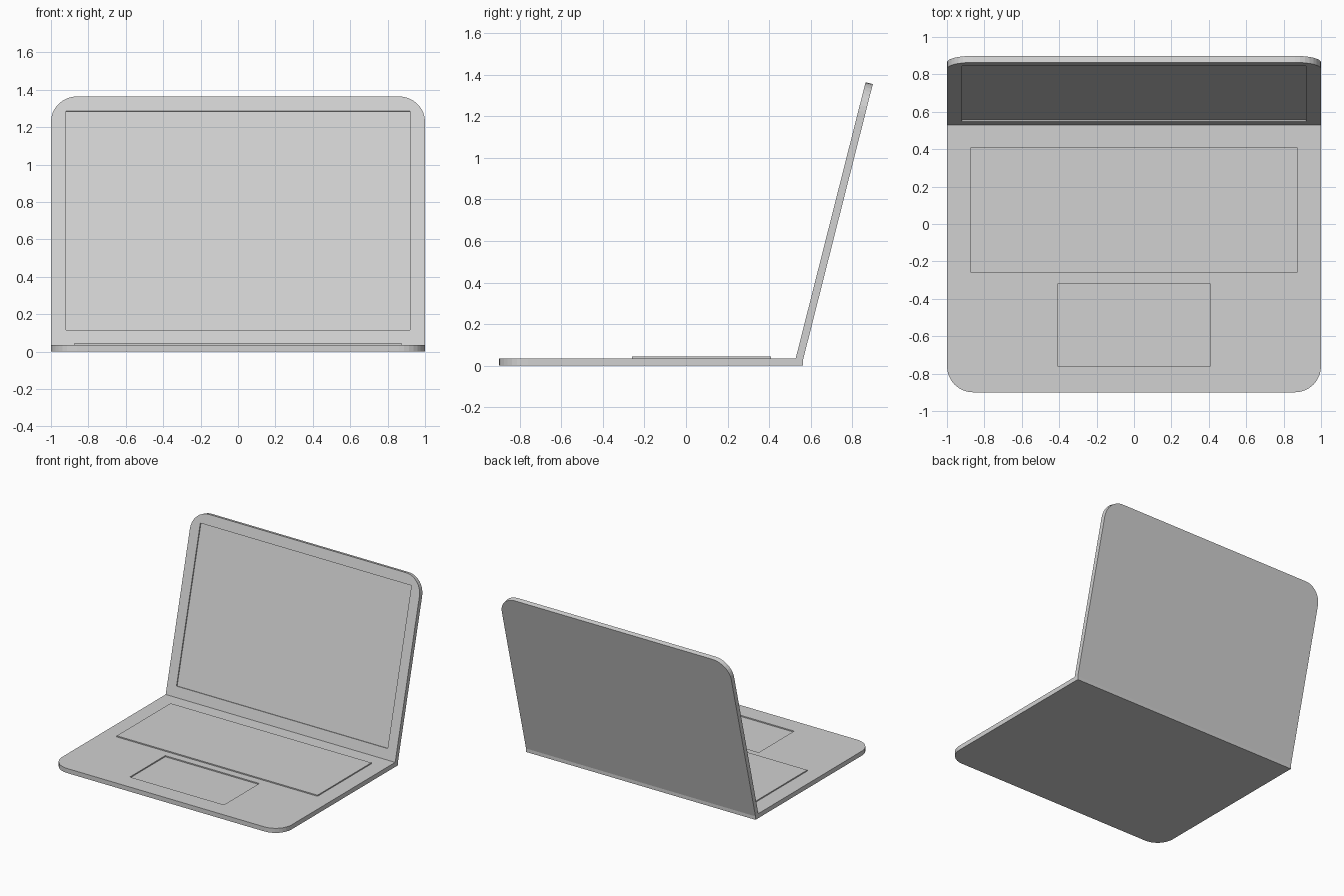
import bpy, bmesh
from math import radians, sin, cos, pi
from mathutils import Matrix

if "Cube" in bpy.data.objects:
    bpy.data.objects.remove(bpy.data.objects["Cube"], do_unlink=True)

grey = bpy.data.materials.new("light_grey")
grey.use_nodes = True
grey.diffuse_color = (0.64, 0.64, 0.64, 1)
grey.node_tree.nodes["Principled BSDF"].inputs["Base Color"].default_value = grey.diffuse_color

THICK = 0.036        # thickness of base and lid
RADIUS = 0.14        # corner radius
HINGE_Y = 0.528
TILT = radians(14.2)
RECESS = 0.009


def slab(name, outline, z0, z1):
    """Extrude a flat outline from z0 to z1."""
    bm = bmesh.new()
    face = bm.faces.new([bm.verts.new((x, y, z0)) for x, y in outline])
    top = bmesh.ops.extrude_face_region(bm, geom=[face])["geom"]
    bmesh.ops.translate(bm, vec=(0, 0, z1 - z0),
                        verts=[v for v in top if isinstance(v, bmesh.types.BMVert)])
    bmesh.ops.recalc_face_normals(bm, faces=bm.faces)
    mesh = bpy.data.meshes.new(name)
    bm.to_mesh(mesh)
    bm.free()
    mesh.materials.append(grey)
    obj = bpy.data.objects.new(name, mesh)
    bpy.context.collection.objects.link(obj)
    return obj


def rectangle(x, y0, y1):
    return [(-x, y0), (x, y0), (x, y1), (-x, y1)]


def rounded_end(y_square, y_round, steps=8):
    """Outline with square corners at one end and rounded ones at the other."""
    side = 1 if y_round > y_square else -1
    arc = [(1 - RADIUS + RADIUS * cos(a), y_round + side * RADIUS * (sin(a) - 1))
           for a in (i * pi / 2 / steps for i in range(steps + 1))]
    right = [(1, y_square)] + arc
    return right + [(-x, y) for x, y in reversed(right)]


def cut_recess(obj, x, y0, y1):
    """Sink a shallow rectangle into the upper face."""
    cutter = slab("recess_cutter", rectangle(x, y0, y1), THICK - RECESS, THICK + 0.1)
    cutter.hide_render = True
    mod = obj.modifiers.new("recess", "BOOLEAN")
    mod.operation, mod.solver, mod.object = "DIFFERENCE", "EXACT", cutter
    bpy.context.view_layer.objects.active = obj
    bpy.ops.object.modifier_apply(modifier=mod.name)
    bpy.data.objects.remove(cutter, do_unlink=True)


# Base with sloping hinge joint and sunken touchpad
base = slab("base", rounded_end(HINGE_Y, -0.9), 0, THICK)
for v in base.data.vertices:
    if v.co.y > HINGE_Y - 0.01 and v.co.z < 0.01:
        v.co.y = HINGE_Y + THICK * cos(TILT)
cut_recess(base, 0.41, -0.76, -0.32)

# Back strip of the base, below the lid
joint_y, joint_z = HINGE_Y + THICK * cos(TILT), THICK - THICK * sin(TILT)
strip = slab("hinge_strip", rectangle(1, HINGE_Y, joint_y), 0, joint_z)
for v in strip.data.vertices:
    if v.co.y < HINGE_Y + 0.01 and v.co.z > 0.01:
        v.co.z = THICK

# Raised keyboard plate
slab("keyboard", rectangle(0.875, -0.26, 0.41), THICK, THICK + 0.009)

# Lid with sunken screen, modelled flat and then tilted about the hinge
lid = slab("lid", rounded_end(0, 1.37), 0, THICK)
cut_recess(lid, 0.92, 0.082, 1.29)
lid.data.transform(Matrix.Translation((0, HINGE_Y, THICK))
                   @ Matrix.Rotation(pi / 2 - TILT, 4, "X")
                   @ Matrix.Translation((0, 0, -THICK)))
lid.data.update()
